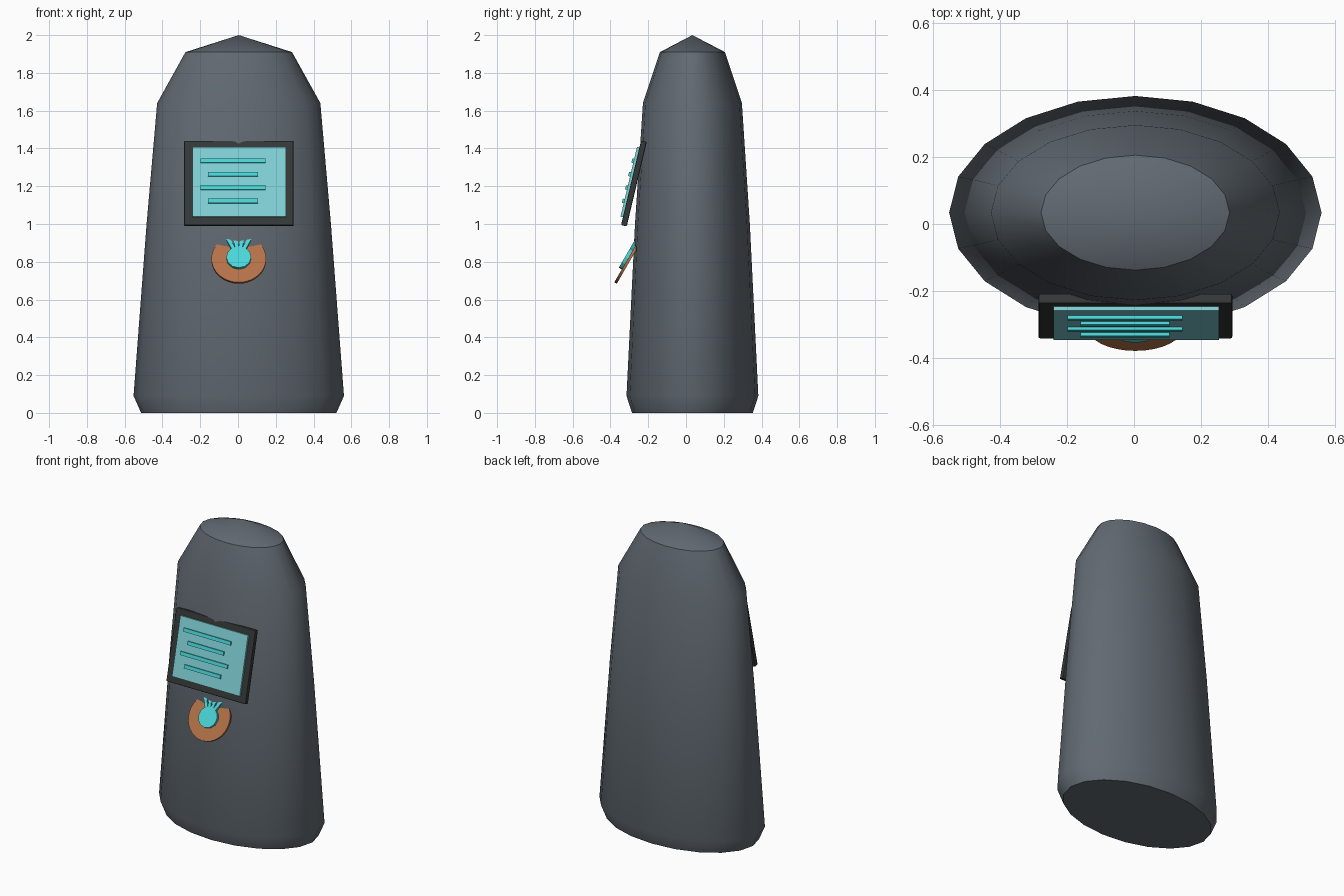
import bpy, bmesh, math
from mathutils import Matrix, Vector

cube = bpy.data.objects.get("Cube")
if cube:
    bpy.data.objects.remove(cube, do_unlink=True)


def material(name, rgb):
    m = bpy.data.materials.new(name)
    m.use_nodes = True
    m.diffuse_color = (*rgb, 1)
    m.node_tree.nodes["Principled BSDF"].inputs["Base Color"].default_value = (*rgb, 1)
    return m


stone = material("slate grey", (0.12, 0.143, 0.167))
dark = material("charcoal", (0.035, 0.04, 0.04))
glass = material("pale teal", (0.22, 0.64, 0.68))
glow = material("bright cyan", (0.07, 0.68, 0.70))
copper = material("copper", (0.46, 0.17, 0.065))
CX, CY = 0.004, 0.034


def finish(name, bm, mat, matrix=Matrix()):
    bmesh.ops.recalc_face_normals(bm, faces=bm.faces)
    mesh = bpy.data.meshes.new(name)
    bm.to_mesh(mesh)
    bm.free()
    mesh.materials.append(mat)
    ob = bpy.data.objects.new(name, mesh)
    ob.matrix_world = matrix
    bpy.context.collection.objects.link(ob)
    return ob


def plane_frame(y, z, tilt):
    # Local x is across, y runs up the sloping panel, z points out of its front
    return Matrix.Translation((CX, y, z)) @ Matrix.Rotation(math.radians(90 - tilt), 4, "X")


def slab(name, mat, frame, centre, size, turn=0):
    bm = bmesh.new()
    local = (Matrix.Translation(centre) @ Matrix.Rotation(turn, 4, "Z")
             @ Matrix.Diagonal((*size, 1)))
    bmesh.ops.create_cube(bm, size=1, matrix=local)
    return finish(name, bm, mat, frame)


def disc(name, mat, frame, radius, sides, back, front):
    bm = bmesh.new()
    bmesh.ops.create_cone(bm, cap_ends=True, segments=sides, radius1=radius,
                          radius2=radius, depth=front - back,
                          matrix=Matrix.Translation((0, 0, (front + back) / 2)))
    return finish(name, bm, mat, frame)


# Pillar body: stacked elliptical rings closed by a shallow point
SIDES = 20
profile = [(0.0, 0.517, 0.32), (0.09, 0.557, 0.349), (1.0, 0.488, 0.304),
           (1.64, 0.432, 0.262), (1.91, 0.282, 0.172)]
bm = bmesh.new()
rings = []
for z, rx, ry in profile:
    angles = [math.tau * i / SIDES for i in range(SIDES)]
    rings.append([bm.verts.new((CX + rx * math.cos(a), CY + ry * math.sin(a), z))
                  for a in angles])
apex = bm.verts.new((CX, CY, 2.0))
bm.faces.new(rings[0])
for i in range(SIDES):
    j = (i + 1) % SIDES
    for low, high in zip(rings, rings[1:]):
        bm.faces.new((low[i], low[j], high[j], high[i]))
    bm.faces.new((rings[-1][i], rings[-1][j], apex))
body = finish("pillar_body", bm, stone)
bpy.context.view_layer.objects.active = body
body.select_set(True)
bpy.ops.object.shade_smooth_by_angle(angle=math.radians(35))
body.select_set(False)

# Sloping display: frame, screen and raised lines
panel = plane_frame(-0.291, 1.218, 13.3)
frame = slab("display_frame", dark, panel, (0, 0, -0.0155), (0.58, 0.46, 0.031))
bevel = frame.modifiers.new("soft_edges", "BEVEL")
bevel.width = 0.006
bevel.segments = 2
slab("display_screen", glass, panel, (0.003, 0.003, 0.0055), (0.495, 0.38, 0.015))
for row in range(4):
    width = 0.345 if row % 2 == 0 else 0.265
    slab(f"screen_line_{row + 1}", glow, panel,
         (-0.031, 0.116 - 0.073 * row, 0.0165), (width, 0.023, 0.013))

# Palm reader: round plate half sunk in the body, with a hand on it
pad = plane_frame(-0.307, 0.817, 30)
disc("reader_plate", copper, pad, 0.145, 32, -0.015, 0)
disc("hand_palm", glow, pad, 0.066, 12, -0.002, 0.018)
for k, tip in enumerate((-0.055, -0.018, 0.018, 0.055)):
    reach = 0.118 - abs(tip) * 0.1
    root = Vector((tip * 0.35, 0.035, 0.008))
    end = Vector((tip * 1.05, reach, 0.008))
    span = end - root
    slab(f"finger_{k + 1}", glow, pad, (root + end) / 2, (0.02, span.length, 0.02),
         -math.atan2(span.x, span.y))
